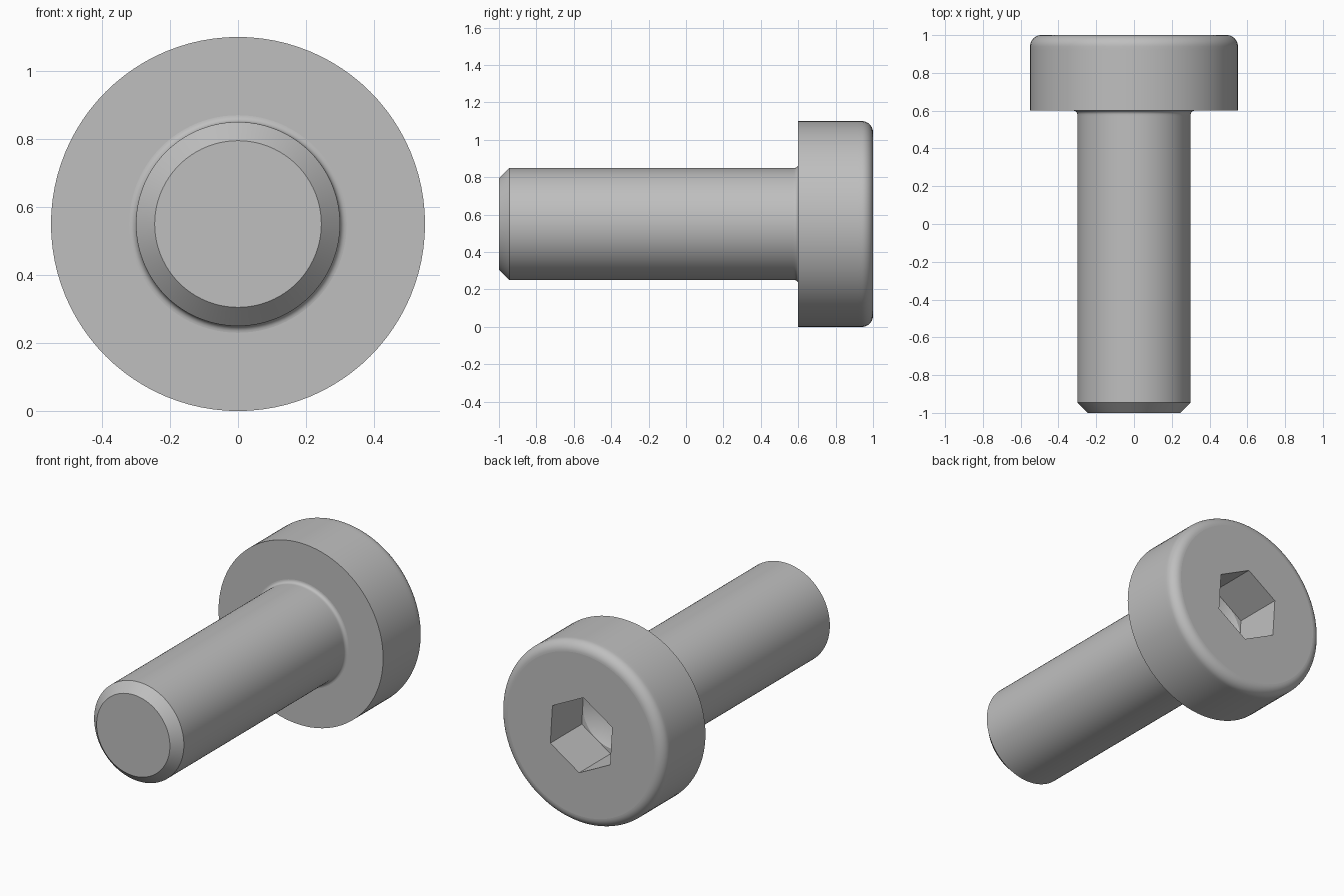
import bpy, bmesh
from math import sin, cos, tan, pi, radians

cube = bpy.data.objects.get("Cube")
if cube:
    bpy.data.objects.remove(cube, do_unlink=True)

SIDES = 96
AXIS_Z = 0.55
HEAD_R, SHAFT_R = 0.55, 0.30
ROUND, FILLET, CHAMFER = 0.06, 0.02, 0.055
SEAT_Y = 0.6
SOCKET_R, SOCKET_FLOOR = 0.231, 0.70
DRILL_R = 0.198

bm = bmesh.new()


def ring(r, y, n=SIDES, phase=0.0):
    """Closed loop of points around the screw axis."""
    verts = [bm.verts.new((r * cos(phase + 2 * pi * i / n), y,
                           AXIS_Z + r * sin(phase + 2 * pi * i / n)))
             for i in range(n)]
    for i in range(n):
        bm.edges.new((verts[i], verts[(i + 1) % n]))
    return verts


def skin(a, b):
    """Quads between two loops of equal count."""
    n = len(a)
    for i in range(n):
        j = (i + 1) % n
        bm.faces.new((a[i], a[j], b[j], b[i]))


def plate_with_hole(a, b):
    """Flat face between two loops of different count."""
    edges = [bm.edges.get((l[i - 1], l[i])) for l in (a, b) for i in range(len(l))]
    bmesh.ops.triangle_fill(bm, use_beauty=True, edges=edges, normal=(0, 1, 0))


# Outer profile as (radius, y): chamfered tip, shaft, fillet, seat, rounded head
profile = [(SHAFT_R - CHAMFER, -1), (SHAFT_R, -1 + CHAMFER), (SHAFT_R, SEAT_Y - 0.03)]
for k in range(7):
    t = k / 6 * pi / 2
    profile.append((SHAFT_R + FILLET * (1 - cos(t)), SEAT_Y - FILLET * (1 - sin(t))))
profile += [(HEAD_R, SEAT_Y), (HEAD_R, 1 - ROUND - 0.02)]
for k in range(11):
    t = k / 10 * pi / 2
    profile.append((HEAD_R - ROUND * (1 - cos(t)), 1 - ROUND * (1 - sin(t))))

loops = [ring(r, y) for r, y in profile]
for a, b in zip(loops, loops[1:]):
    skin(a, b)
bm.faces.new(loops[0])

# Hexagonal socket with a conical drill point at the bottom
turn = radians(33.5)
mouth = ring(SOCKET_R, 1, 6, turn)
floor = ring(SOCKET_R, SOCKET_FLOOR, 6, turn)
drill = ring(DRILL_R, SOCKET_FLOOR)
plate_with_hole(loops[-1], mouth)
skin(mouth, floor)
plate_with_hole(floor, drill)
point = bm.verts.new((0, SOCKET_FLOOR - DRILL_R / tan(radians(60)), AXIS_Z))
for i in range(SIDES):
    bm.faces.new((drill[i - 1], drill[i], point))

bmesh.ops.recalc_face_normals(bm, faces=bm.faces)
mesh = bpy.data.meshes.new("socket_screw")
bm.to_mesh(mesh)
bm.free()
screw = bpy.data.objects.new("socket_screw", mesh)
bpy.context.collection.objects.link(screw)

# Plain steel
steel = bpy.data.materials.new("steel_grey")
steel.use_nodes = True
grey = (0.52, 0.52, 0.52, 1)
steel.diffuse_color = grey
steel.node_tree.nodes["Principled BSDF"].inputs["Base Color"].default_value = grey
mesh.materials.append(steel)

# Smooth round surfaces, keep the flat end faces flat
bpy.ops.object.select_all(action='DESELECT')
screw.select_set(True)
bpy.context.view_layer.objects.active = screw
bpy.ops.object.shade_smooth_by_angle(angle=radians(30))
for p in mesh.polygons:
    if abs(p.normal.y) > 0.9995:
        p.use_smooth = False
